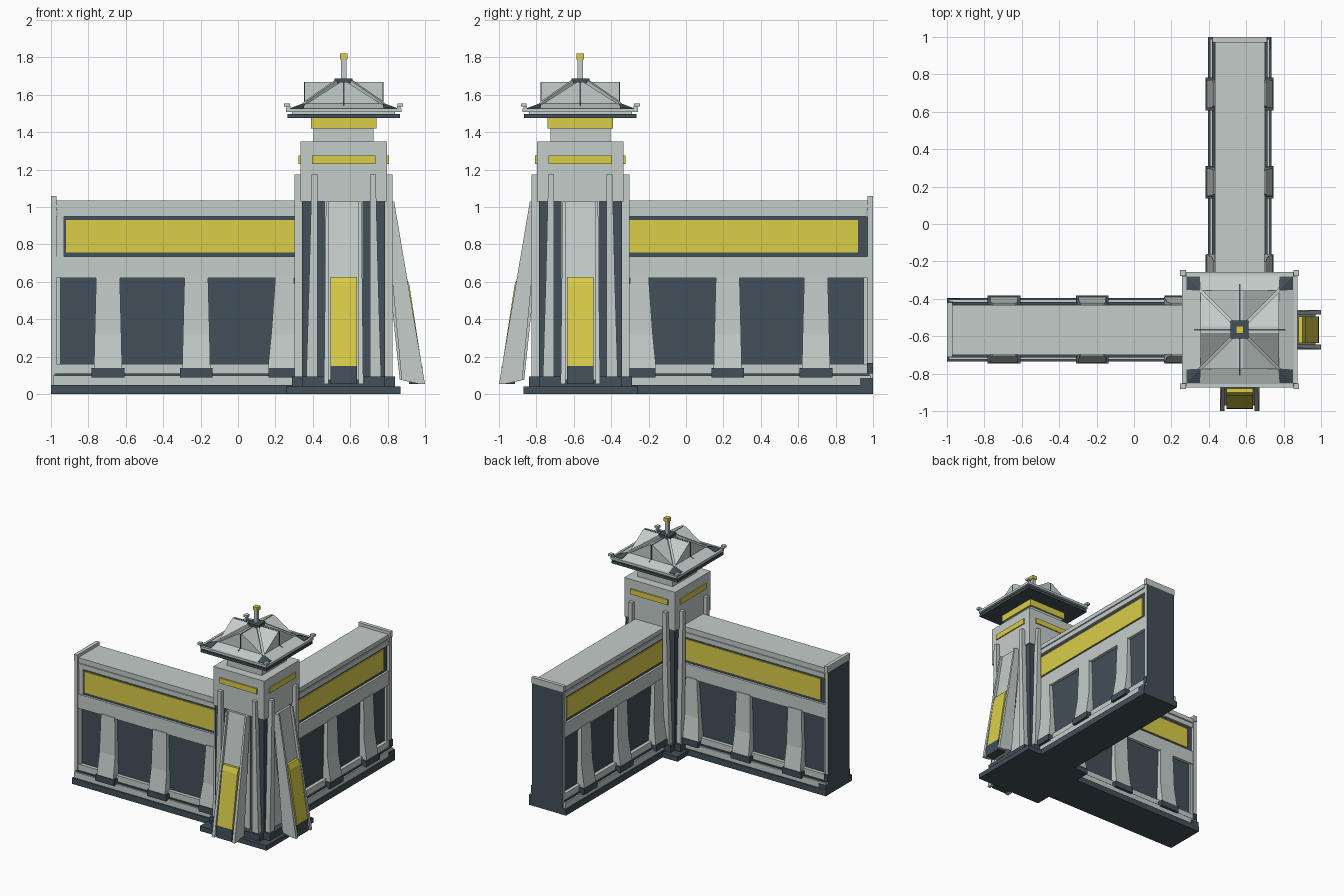
import bpy, bmesh
from math import pi
from mathutils import Matrix, Vector

if "Cube" in bpy.data.objects:
    bpy.data.objects.remove(bpy.data.objects["Cube"])


def material(name, rgb):
    m = bpy.data.materials.new(name)
    m.use_nodes = True
    m.diffuse_color = (*rgb, 1)
    m.node_tree.nodes["Principled BSDF"].inputs["Base Color"].default_value = (*rgb, 1)
    return m


STONE = material("pale stone", (0.55, 0.61, 0.59))
SLATE = material("dark slate", (0.054, 0.08, 0.1))
GOLD = material("yellow panel", (0.70, 0.61, 0.066))

CORNER = Matrix.Translation((0.565, -0.565, 0))  # tower axis


def loft(name, mat, rings, turn=0):
    """Stack of rectangles (z, x0, x1, y0, y1), turned by quarters about the tower."""
    bm = bmesh.new()
    loops = []
    for z, x0, x1, y0, y1 in rings:
        pts = ((x0, y0), (x1, y0), (x1, y1), (x0, y1))
        loops.append([bm.verts.new((x, y, z)) for x, y in pts])
    bm.faces.new(loops[0][::-1])
    bm.faces.new(loops[-1])
    for a, b in zip(loops, loops[1:]):
        for i in range(4):
            j = (i + 1) % 4
            bm.faces.new((a[i], a[j], b[j], b[i]))
    bm.transform(CORNER @ Matrix.Rotation(turn * pi / 2, 4, "Z"))
    bmesh.ops.recalc_face_normals(bm, faces=bm.faces)
    me = bpy.data.meshes.new(name)
    bm.to_mesh(me)
    bm.free()
    me.materials.append(mat)
    ob = bpy.data.objects.new(name, me)
    bpy.context.collection.objects.link(ob)
    return ob


def box(name, mat, x0, x1, y0, y1, z0, z1, turn=0):
    return loft(name, mat, [(z0, x0, x1, y0, y1), (z1, x0, x1, y0, y1)], turn)


def block(name, mat, half, z0, z1):
    return box(name, mat, -half, half, -half, half, z0, z1)


# Wings: layered courses running out from the tower
END = -1.565
COURSES = [
    ("plinth", SLATE, END, 0.17, 0, 0.05),
    ("base_course", STONE, END + 0.01, 0.16, 0.05, 0.1),
    ("base_groove", SLATE, END + 0.02, 0.148, 0.1, 0.11),
    ("sill", STONE, END + 0.02, 0.137, 0.11, 0.16),
    ("wall", SLATE, END + 0.02, 0.108, 0.16, 0.62),
    ("beam", STONE, END + 0.03, 0.134, 0.62, 0.735),
    ("frieze", SLATE, END + 0.02, 0.116, 0.735, 0.95),
    ("frieze_panel", GOLD, END + 0.08, 0.124, 0.757, 0.93),
    ("cornice", STONE, END + 0.035, 0.134, 0.95, 0.99),
    ("roof_course", STONE, END + 0.02, 0.126, 0.985, 1.01),
    ("wing_roof", STONE, END + 0.02, 0.132, 1.0, 1.035),
]


def wing(label, turn):
    for name, mat, start, half, z0, z1 in COURSES:
        box(f"{label}_{name}", mat, start, -0.15, -half, half, z0, z1, turn)

    # End wall: dark outer face, pale edges
    end = box(f"{label}_end_wall", STONE, END, END + 0.03, -0.14, 0.14, 0.05, 1.01, turn)
    end.data.materials.append(SLATE)
    outward = Matrix.Rotation(turn * pi / 2, 3, "Z") @ Vector((-1, 0, 0))
    for f in end.data.polygons:
        if f.normal.dot(outward) > 0.9:
            f.material_index = 1
    box(f"{label}_end_cap", STONE, END, END + 0.03, -0.146, 0.146, 1.01, 1.06, turn)
    box(f"{label}_end_foot", SLATE, END, END + 0.07, 0, 0.168, 0.05, 0.085, turn)
    box(f"{label}_end_block", SLATE, END, END + 0.032, 0, 0.15, 0.11, 0.165, turn)
    box(f"{label}_end_post", STONE, END + 0.03, END + 0.05, -0.125, 0.125, 0.16, 0.69, turn)
    box(f"{label}_frieze_stop", STONE, END + 0.02, END + 0.07, -0.126, 0, 0.735, 0.95, turn)

    # Buttresses through the wall, flared at the bottom; the last one tapers more
    for i, taper in enumerate((0, 0, 0.014)):
        c = -1.26 + 0.472 * i
        box(f"{label}_buttress_foot_{i}", SLATE, c - 0.087, c + 0.087, -0.182, 0.182, 0.09, 0.14, turn)
        loft(f"{label}_buttress_{i}", STONE, [
            (z, c - w, c + w, -d, d)
            for z, w, d in ((0.14, 0.075 + taper, 0.176), (0.32, 0.071, 0.148), (0.63, 0.063 - taper, 0.14))
        ], turn)


wing("left_wing", 0)
wing("back_wing", -1)

# Tower body
block("tower_plinth", SLATE, 0.305, 0, 0.04)
block("tower_core", SLATE, 0.222, 0.04, 1.03)
block("tower_head", STONE, 0.232, 1.03, 1.35)
block("tower_neck", STONE, 0.16, 1.35, 1.42)
block("neck_band", GOLD, 0.175, 1.42, 1.475)
for turn in range(4):
    box(f"tower_foot_{turn}", SLATE, -0.22, 0.22, -0.275, -0.1, 0.04, 0.095, turn)
    box(f"head_band_{turn}", GOLD, -0.17, 0.17, -0.241, -0.2, 1.23, 1.275, turn)
    box(f"centre_slab_{turn}", STONE, -0.1, 0.1, -0.23, -0.1, 0.09, 1.03, turn)
    # Pilasters, wider towards the ground
    for s in (-1, 1):
        rings = []
        for z, outer in ((0.095, 0.2), (0.6, 0.185), (1.0, 0.175), (1.175, 0.172)):
            a, b = sorted((s * 0.14, s * outer))
            rings.append((z, a, b, -0.262, -0.2))
        loft(f"pilaster_{turn}_{s}", STONE, rings, turn)

# Leaning fronts on the two outer tower faces
for turn in (0, 1):
    loft(f"leaning_slab_{turn}", STONE, [
        (0.075, -0.085, 0.085, -0.405, -0.3),
        (1.03, -0.085, 0.085, -0.25, -0.2)], turn)
    for s in (-1, 1):
        a, b = sorted((s * 0.08, s * 0.105))
        c, d = sorted((s * 0.08, s * 0.095))
        loft(f"leaning_rail_{turn}_{s}", STONE, [
            (0.055, a, b, -0.435, -0.4),
            (0.075, a, b, -0.431, -0.31),
            (1.03, c, d, -0.27, -0.22)], turn)
    loft(f"leaning_panel_{turn}", GOLD, [
        (0.15, -0.07, 0.07, -0.418, -0.36),
        (0.585, -0.07, 0.07, -0.351, -0.29),
        (0.625, -0.07, 0.07, -0.335, -0.28)], turn)
    loft(f"leaning_foot_{turn}", SLATE, [
        (0.055, -0.07, 0.07, -0.425, -0.35),
        (0.15, -0.07, 0.07, -0.42, -0.34)], turn)

# Roof: eaves, skirt and two crossing gables with a dark seam along each ridge
block("eaves", SLATE, 0.3, 1.475, 1.497)
block("eaves_core", STONE, 0.275, 1.497, 1.515)
loft("roof_skirt", STONE, [
    (1.51, -0.295, 0.295, -0.295, 0.295),
    (1.522, -0.295, 0.295, -0.295, 0.295),
    (1.553, -0.21, 0.21, -0.21, 0.21)])
for turn in (0, 1):
    loft(f"gable_{turn}", STONE, [
        (1.545, -0.21, 0.21, -0.21, 0.21),
        (1.668, -0.21, 0.21, -0.018, 0.018)], turn)
    box(f"ridge_seam_{turn}", SLATE, -0.21, 0.21, -0.004, 0.004, 1.66, 1.67, turn)
for turn in range(4):
    box(f"eaves_rail_{turn}", STONE, -0.3, 0.3, -0.308, -0.29, 1.508, 1.528, turn)
    box(f"gable_seam_{turn}", SLATE, -0.004, 0.004, -0.213, -0.2, 1.55, 1.668, turn)
    loft(f"skirt_seam_{turn}", SLATE, [
        (1.52, -0.004, 0.004, -0.285, -0.2),
        (1.557, -0.004, 0.004, -0.212, -0.2)], turn)
    # Rib along each valley, turned to the diagonal
    loft(f"valley_rib_{turn}", STONE, [
        (1.53, 0, 0.33, -0.009, 0.009),
        (1.565, 0, 0.29, -0.009, 0.009),
        (1.678, 0, 0.06, -0.009, 0.009)], turn + 0.5)
    loft(f"corner_plate_{turn}", SLATE, [
        (1.515, 0.213, 0.285, -0.285, -0.213),
        (1.529, 0.213, 0.285, -0.285, -0.213),
        (1.555, 0.208, 0.216, -0.216, -0.208)], turn)
    box(f"corner_post_{turn}", STONE, 0.285, 0.305, -0.305, -0.285, 1.515, 1.54, turn)
    box(f"corner_nub_{turn}", STONE, 0.287, 0.318, -0.318, -0.287, 1.537, 1.555, turn)

# Finial
block("finial_base", SLATE, 0.048, 1.663, 1.688)
block("finial_post", STONE, 0.014, 1.688, 1.79)
block("finial_cap", GOLD, 0.02, 1.79, 1.82)
